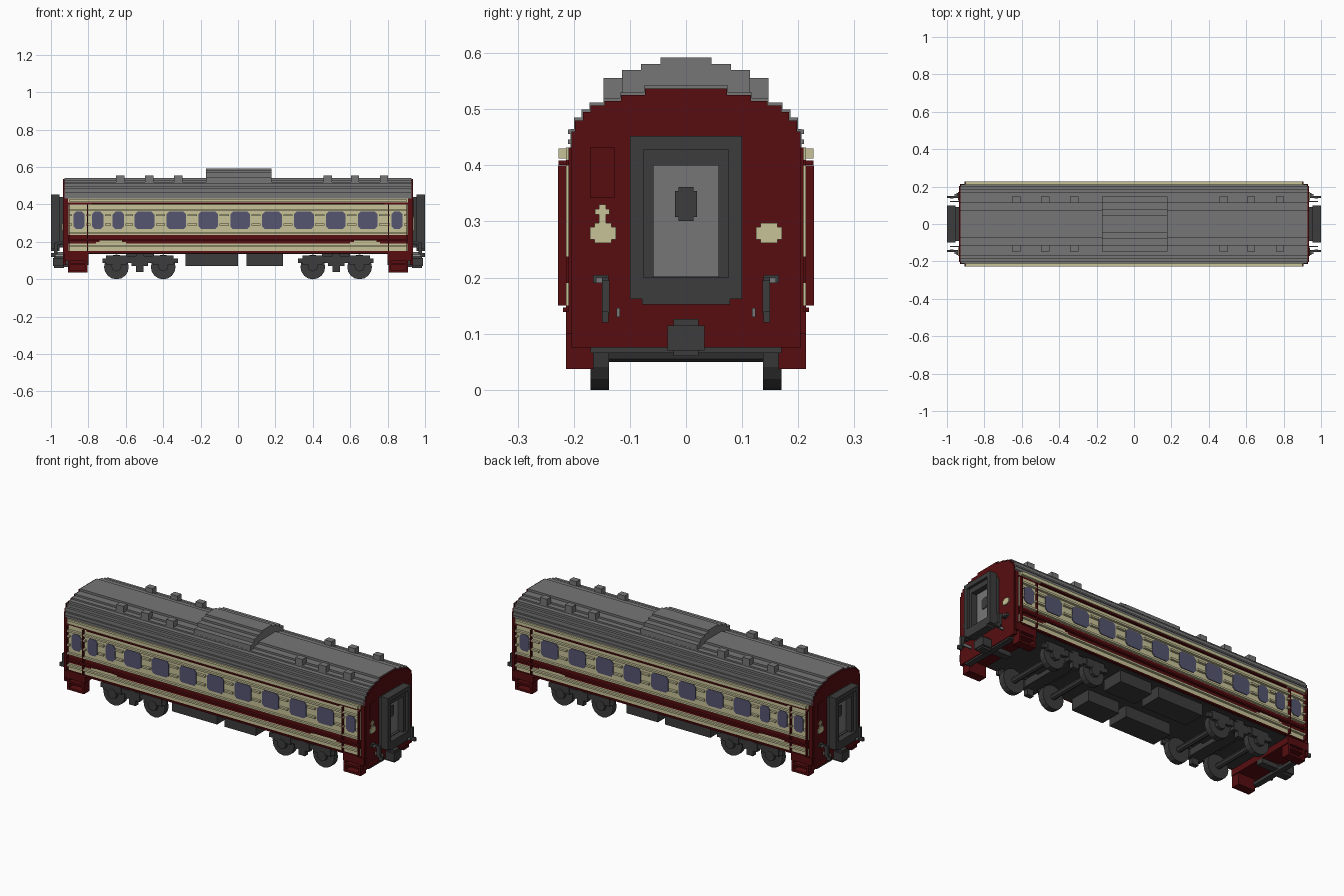
import bpy, bmesh, math
from mathutils import Matrix

cube = bpy.data.objects.get("Cube")
if cube:
    bpy.data.objects.remove(cube, do_unlink=True)


def material(name, rgb):
    m = bpy.data.materials.new(name)
    m.use_nodes = True
    m.diffuse_color = (*rgb, 1)
    b = m.node_tree.nodes["Principled BSDF"]
    b.inputs["Base Color"].default_value = (*rgb, 1)
    b.inputs["Roughness"].default_value = 0.7
    return m


RED = material("dark red paint", (0.095, 0.004, 0.005))
CREAM = material("cream paint", (0.57, 0.54, 0.31))
GREY = material("roof grey", (0.18, 0.18, 0.18))
DARK = material("dark iron", (0.045, 0.045, 0.045))
GLASS = material("blue grey glass", (0.09, 0.09, 0.165))


def finish(name, bm, mat):
    bmesh.ops.recalc_face_normals(bm, faces=bm.faces[:])
    me = bpy.data.meshes.new(name)
    bm.to_mesh(me)
    bm.free()
    me.materials.append(mat)
    ob = bpy.data.objects.new(name, me)
    bpy.context.collection.objects.link(ob)
    return ob


def copies(bm, mirror):
    """Repeat the geometry: x and y mirror it, r turns it half a circle."""
    for k in mirror:
        geom = bm.verts[:] + bm.edges[:] + bm.faces[:]
        new = bmesh.ops.duplicate(bm, geom=geom)["geom"]
        verts = [v for v in new if isinstance(v, bmesh.types.BMVert)]
        for v in verts:
            if k in "xr":
                v.co.x = -v.co.x
            if k in "yr":
                v.co.y = -v.co.y


def boxes(name, items, mat, mirror=""):
    """Boxes given as (x0, x1, y0, y1, z0, z1)."""
    bm = bmesh.new()
    for x0, x1, y0, y1, z0, z1 in items:
        m = Matrix.Translation(((x0 + x1) / 2, (y0 + y1) / 2, (z0 + z1) / 2))
        m = m @ Matrix.Diagonal((x1 - x0, y1 - y0, z1 - z0, 1))
        bmesh.ops.create_cube(bm, size=1, matrix=m)
    copies(bm, mirror)
    return finish(name, bm, mat)


def prism(name, points, x0, x1, mat, mirror=""):
    """Extrude a (y, z) outline along x."""
    bm = bmesh.new()
    f = bm.faces.new([bm.verts.new((x0, y, z)) for y, z in points])
    r = bmesh.ops.extrude_face_region(bm, geom=[f])["geom"]
    bmesh.ops.translate(bm, vec=(x1 - x0, 0, 0),
                        verts=[v for v in r if isinstance(v, bmesh.types.BMVert)])
    copies(bm, mirror)
    return finish(name, bm, mat)


def stepped(base, steps):
    """Symmetric staircase outline from (half width, top height) steps."""
    right, z = [], base
    for w, top in steps:
        right += [(w, z), (w, top)]
        z = top
    return right + [(-y, z) for y, z in reversed(right)]


def discs(name, items, mat, mirror="", sides=16):
    """Cylinders along y, given as (x, z, radius, y0, y1)."""
    bm = bmesh.new()
    for x, z, r, y0, y1 in items:
        m = Matrix.Translation((x, (y0 + y1) / 2, z)) @ Matrix.Rotation(math.pi / 2, 4, "X")
        bmesh.ops.create_cone(bm, cap_ends=True, segments=sides, radius1=r, radius2=r,
                              depth=y1 - y0, matrix=m)
    copies(bm, mirror)
    return finish(name, bm, mat)


# Body core, floor and roof
boxes("body_core", [(-.92, .92, -.205, .205, .145, .44)], CREAM)
boxes("floor", [(-.92, .92, -.205, .205, .135, .146)], DARK)
ROOF = [(.206, .465), (.2, .485), (.186, .5), (.172, .512), (.147, .52), (.118, .53), (.075, .542)]
prism("roof", stepped(.43, ROOF), -.928, .928, GREY)
prism("roof_unit", stepped(.51, [(.146, .548), (.114, .57), (.08, .581), (.045, .592)]),
      -.17, .18, GREY)
boxes("roof_vents", [(x - .022, x + .022, .112, .147, .50, .556)
                     for x in (-.63, -.475, -.32, .48, .625, .78)], GREY, "y")
boxes("roof_seams", [(-.926, .926, .2, .21, z, z + .008) for z in (.438, .456)], GREY, "y")

# Red ends and corner posts
prism("end_walls", stepped(.075, [(w - .002, z - .005) for w, z in ROOF]), .92, .936, RED, "x")
boxes("corner_posts", [(.907, .93, .18, .209, .1, .432)], RED, "xy")
boxes("end_skirts", [(.80, .93, -.205, .205, .1, .14)], RED, "x")

# Side panels in horizontal colour bands
BANDS = [(.138, .15, RED), (.15, .19, CREAM), (.19, .238, RED), (.238, .40, CREAM),
         (.40, .41, RED), (.41, .432, CREAM)]
for i, (z0, z1, mat) in enumerate(BANDS):
    boxes(f"side_band_{i + 1}", [(-.91, .91, .204, .214, z0, z1)], mat, "y")

# Windows as clipped-corner plates, same positions on both sides
WINDOWS = [(-.85, .058), (-.75, .06), (-.64, .06)]
WINDOWS += [(-.5 + .1705 * i, .105) for i in range(8)] + [(.85, .058)]
bm = bmesh.new()
for cx, w in WINDOWS:
    a, b, c = w / 2, .046, .014
    pts = [(a - c, b), (a, b - c), (a, c - b), (a - c, -b),
           (c - a, -b), (-a, c - b), (-a, b - c), (c - a, b)]
    f = bm.faces.new([bm.verts.new((cx + x, .212, .315 + z)) for x, z in pts])
    r = bmesh.ops.extrude_face_region(bm, geom=[f])["geom"]
    bmesh.ops.translate(bm, vec=(0, .006, 0),
                        verts=[v for v in r if isinstance(v, bmesh.types.BMVert)])
copies(bm, "y")
finish("windows", bm, GLASS)

# Side ribs; those at window height run only between the windows
edges = [-.9] + [e for x, w in WINDOWS for e in (x - w / 2 - .008, x + w / 2 + .008)] + [.9]
gaps = list(zip(edges[::2], edges[1::2]))
ribs = [(-.9, .9, .21, .227, z, z + .01) for z in (.173, .241, .367)]
ribs += [(a, b, .21, .227, z, z + .01) for z in (.288, .337) for a, b in gaps]
ribs += [(-.9, .9, .21, .227, .412, .43)]
boxes("cream_ribs", ribs, CREAM, "y")
boxes("red_ribs", [(-.78, .78, .21, .227, .401, .409), (-.9, .9, .21, .227, .206, .215),
                   (-.9, .9, .21, .219, .139, .147)], RED, "y")

# Door outlines and cream trim on the red band
boxes("door_outlines", [(x, x + .006, .21, .2285, .15, .4) for x in (.802, .9)],
      RED, "xy")
boxes("band_trim", [(.6, .76, .21, .2155, .189, .198), (.62, .74, .21, .2155, .198, .206)],
      CREAM, "xy")

# Entrance steps
steps = [(x, x + .012, .17, .214, .037, .14) for x in (.805, .898)]
steps += [(.805, .91, .17, .214, z, z + .012) for z in (.037, .075)]
steps += [(.805, .91, .165, .172, .037, .1), (.80, .93, .163, .214, .1, .14)]
boxes("entrance_steps", steps, RED, "xy")

# Gangway: bellows, framed opening and inner door
def ring(x0, x1, w, z0, z1, t):
    return [(x0, x1, -w, -w + t, z0, z1), (x0, x1, w - t, w, z0, z1),
            (x0, x1, -w, w, z0, z0 + t), (x0, x1, -w, w, z1 - t, z1)]

boxes("gangway_bellows", ring(.93, .965, .09, .17, .44, .032), DARK, "x")
boxes("gangway_frame", ring(.955, 1, .1, .162, .452, .024)
      + ring(.965, .985, .09, .165, .437, .032)
      + [(.955, 1, -.078, .078, .152, .2), (.955, .985, -.09, .09, .4, .445)], DARK, "x")
boxes("gangway_door", [(.93, .95, -.06, .06, .19, .405)], GREY, "x")
boxes("gangway_door_window", [(.948, .954, -.02, .02, .308, .354),
                              (.948, .954, -.013, .013, .301, .361)], DARK, "x")

# Lamps and end wall panels
boxes("end_lamps", [(.93, .942, s * .148 - .023, s * .148 + .023, .268, .29) for s in (-1, 1)]
      + [(.93, .942, s * .148 - .015, s * .148 + .015, .262, .297) for s in (-1, 1)]
      + [(.93, .941, -.155, -.143, .297, .33), (.93, .941, -.162, -.136, .312, .322)],
      CREAM, "r")
boxes("end_panels", [(.93, .939, -.171, -.127, .342, .432)], RED, "r")

# End hoses with grey valves, coupler and buffer beam
boxes("end_hoses", [(.93, .975, .138, .15, .185, .2), (.965, .985, .136, .15, .135, .195),
                    (.975, 1, .138, .15, .12, .14), (.93, .95, .138, .166, .19, .205)],
      DARK, "xy")
boxes("hose_valves", [(.935, .96, .15, .16, .19, .2), (.935, .985, .118, .124, .13, .146)],
      GREY, "xy")
boxes("couplers", [(.9, .99, -.033, .033, .07, .115), (.93, .985, -.022, .022, .06, .126),
                   (.8, .93, -.02, .02, .075, .1)], DARK, "x")
boxes("buffer_beams", [(.9, .932, -.17, .17, .066, .082)], DARK, "x")

# Bogies: wheels, axles, side frames and springs
AXLES = (.4, .65)
discs("wheels", [(x, .066, .066, .137, .17) for x in AXLES], DARK, "xy")
discs("wheel_hubs", [(x, .07, .028, .165, .188) for x in AXLES], DARK, "xy", 8)
discs("axles", [(x, .066, .016, -.14, .14) for x in AXLES], DARK, "x", 8)
frame = [(.32, .725, .165, .182, .088, .112), (.48, .57, .16, .186, .07, .118),
         (.505, .545, .16, .186, .04, .135), (.44, .61, .15, .18, .112, .125)]
frame += [(x - .055, x + .055, .168, .186, .08, .128) for x in AXLES]
boxes("bogie_side_frames", frame, DARK, "xy")
boxes("bogie_bolsters", [(.49, .56, -.165, .165, .075, .115),
                         (.45, .6, -.06, .06, .1, .14)], DARK, "x")

# Equipment boxes under the floor
boxes("underfloor_boxes", [(-.28, 0, .06, .185, .072, .14), (.045, .24, .06, .185, .072, .14)],
      DARK, "y")
